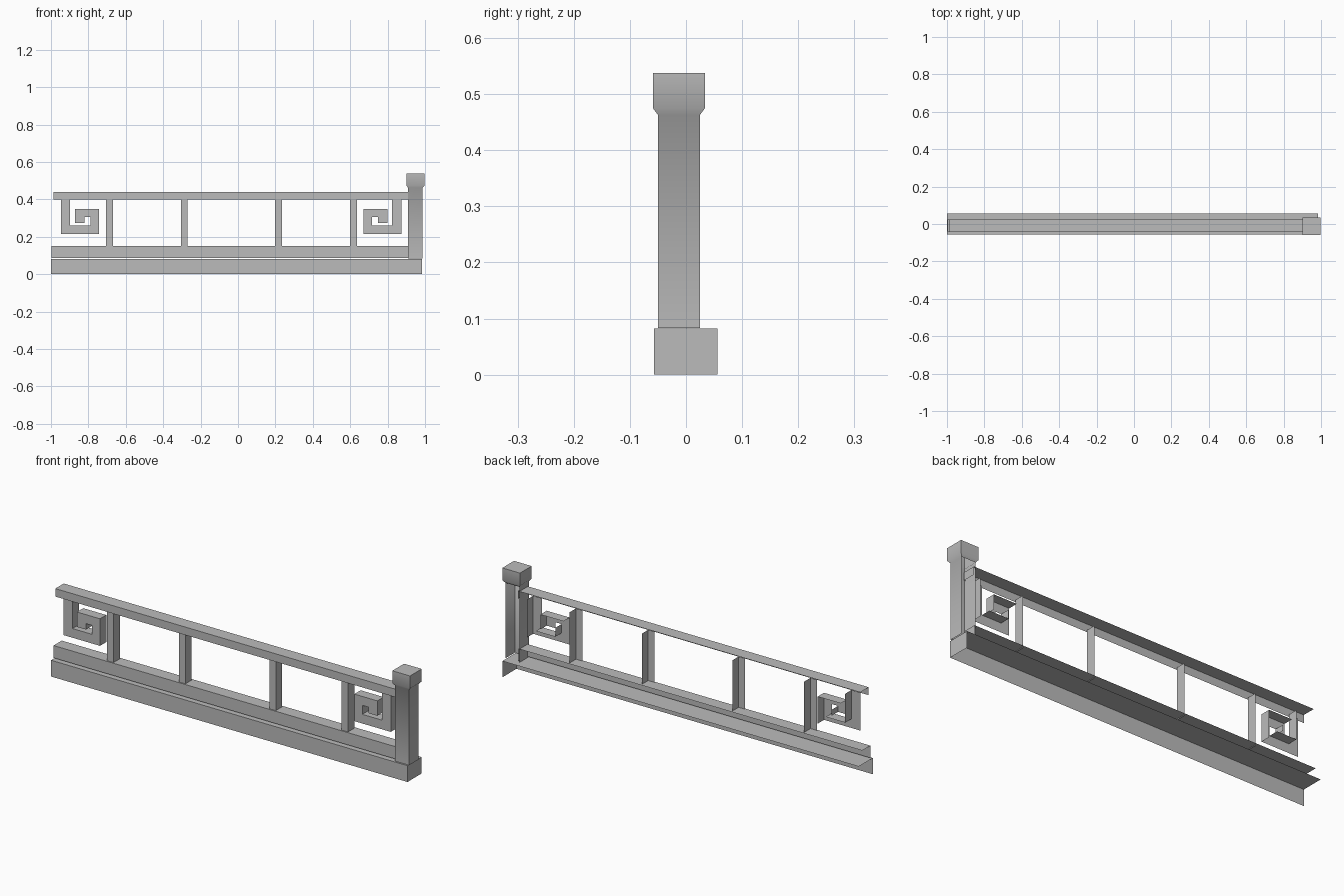
import bpy
import bmesh

cube = bpy.data.objects.get("Cube")
if cube:
    bpy.data.objects.remove(cube, do_unlink=True)

GREY = (0.5, 0.5, 0.5, 1.0)
stone = bpy.data.materials.new("stone_grey")
stone.use_nodes = True
stone.diffuse_color = GREY
stone.node_tree.nodes["Principled BSDF"].inputs["Base Color"].default_value = GREY


def finish(name, bm):
    mesh = bpy.data.meshes.new(name)
    bm.to_mesh(mesh)
    bm.free()
    mesh.materials.append(stone)
    obj = bpy.data.objects.new(name, mesh)
    bpy.context.collection.objects.link(obj)
    return obj


def shell(name, outline, front, back, open_top=False):
    """Front plate from an (x, z) outline, with walls only on its upper and +x sides."""
    bm = bmesh.new()
    near = [bm.verts.new((x, front, z)) for x, z in outline]
    far = [bm.verts.new((x, back, z)) for x, z in outline]
    bm.faces.new(near)
    top = max(z for x, z in outline)
    for i, (x, z) in enumerate(outline):
        j = (i + 1) % len(outline)
        x2, z2 = outline[j]
        faces_up = x2 < x
        faces_right = z2 > z
        if open_top and z == z2 == top:
            continue
        if faces_up or faces_right:
            bm.faces.new((near[j], near[i], far[i], far[j]))
    for v in [v for v in bm.verts if not v.link_faces]:
        bm.verts.remove(v)
    return finish(name, bm)


def rect(x0, x1, z0, z1):
    return [(x0, z0), (x1, z0), (x1, z1), (x0, z1)]


# Base plinth and the two rails
shell("base_plinth", rect(-1.0, 0.983, 0.0, 0.082), -0.057, 0.056)
shell("lower_rail", rect(-0.998, 0.915, 0.088, 0.15), -0.04, 0.025)
shell("top_rail", rect(-0.987, 0.918, 0.4, 0.44), -0.042, 0.025)

# Balusters
for i, x in enumerate((-0.705, -0.305, 0.198, 0.6)):
    shell(f"baluster_{i + 1}", rect(x, x + 0.036, 0.145, 0.405), -0.034, 0.016, True)

# Square scrolls hanging from the top rail, one mirrored
scroll = [(-0.947, 0.214), (-0.744, 0.214), (-0.744, 0.35), (-0.872, 0.35),
          (-0.872, 0.275), (-0.822, 0.275), (-0.822, 0.305), (-0.789, 0.305),
          (-0.789, 0.26), (-0.897, 0.26), (-0.897, 0.405), (-0.947, 0.405)]
mirrored = [(-0.073 - x, z) for x, z in reversed(scroll)]
shell("right_scroll", scroll, -0.034, 0.016, True)
shell("left_scroll", mirrored, -0.034, 0.016, True)

# End post: stacked rings, flared cap, shaft open at the back
bm = bmesh.new()
shaft = (0.909, 0.987, -0.05, 0.025)
cap = (0.9, 0.998, -0.059, 0.034)
rings = []
for (x0, x1, y0, y1), z in ((shaft, 0.083), (shaft, 0.463), (cap, 0.475), (cap, 0.538)):
    rings.append([bm.verts.new((x, y, z))
                  for x, y in ((x0, y0), (x1, y0), (x1, y1), (x0, y1))])
for level, (low, high) in enumerate(zip(rings, rings[1:])):
    for i in range(4):
        if level == 0 and i == 2:
            continue
        j = (i + 1) % 4
        bm.faces.new((low[i], low[j], high[j], high[i]))
bm.faces.new(rings[-1])
post = finish("end_post", bm)
bpy.ops.object.select_all(action='DESELECT')
post.select_set(True)
bpy.context.view_layer.objects.active = post
bpy.ops.object.shade_smooth_by_angle(angle=0.9)
